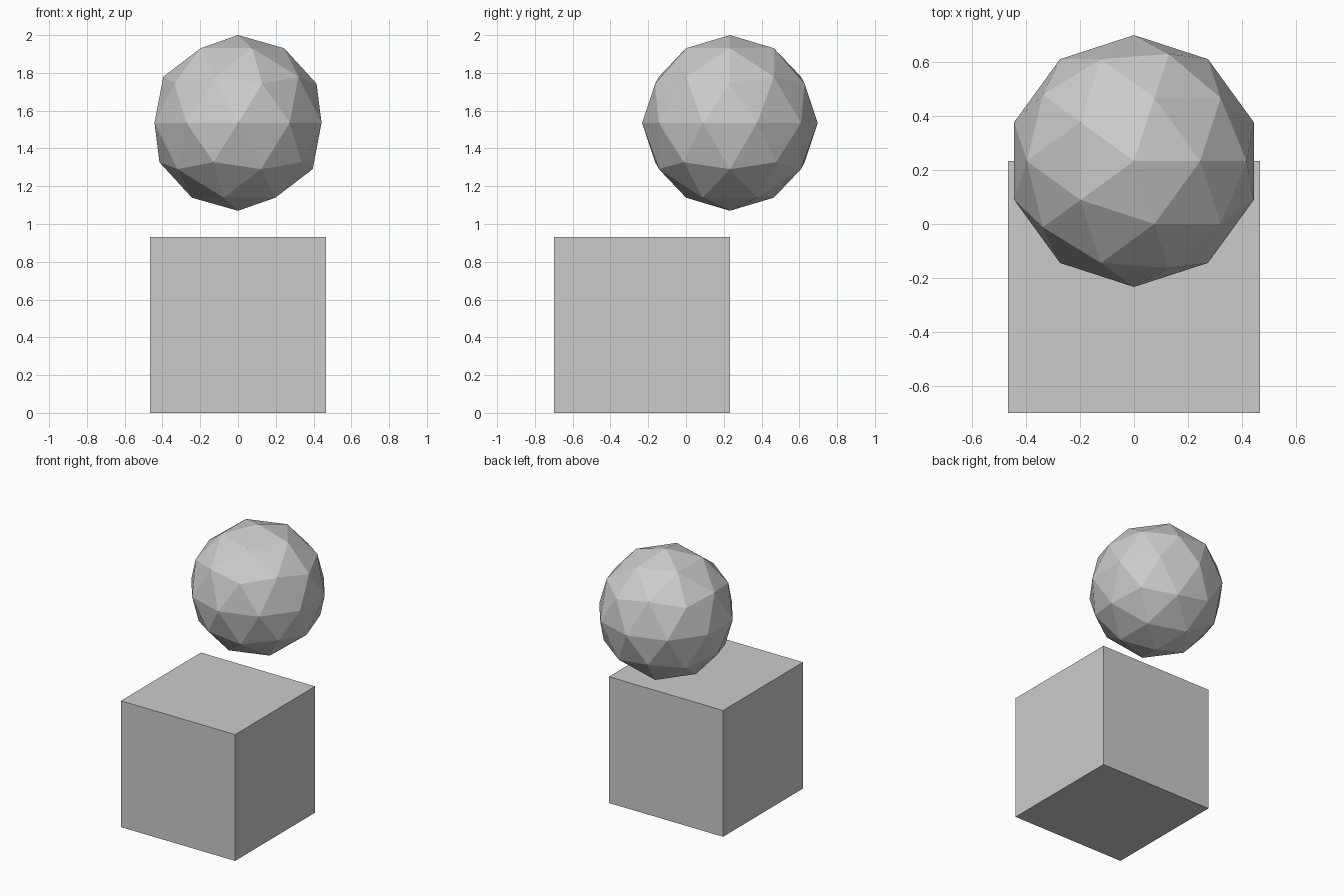
import bpy

if "Cube" in bpy.data.objects:
    bpy.data.objects.remove(bpy.data.objects["Cube"])

R = 0.465  # half the cube's edge, also the ball radius

# Cube base, standing on the ground towards the front
bpy.ops.mesh.primitive_cube_add(size=2 * R, location=(0, -R / 2, R))
bpy.context.object.name = "cube_base"

# Faceted ball floating above the back edge of the cube
bpy.ops.mesh.primitive_ico_sphere_add(subdivisions=2, radius=R, location=(0, R / 2, 2 - R))
bpy.context.object.name = "faceted_ball"
